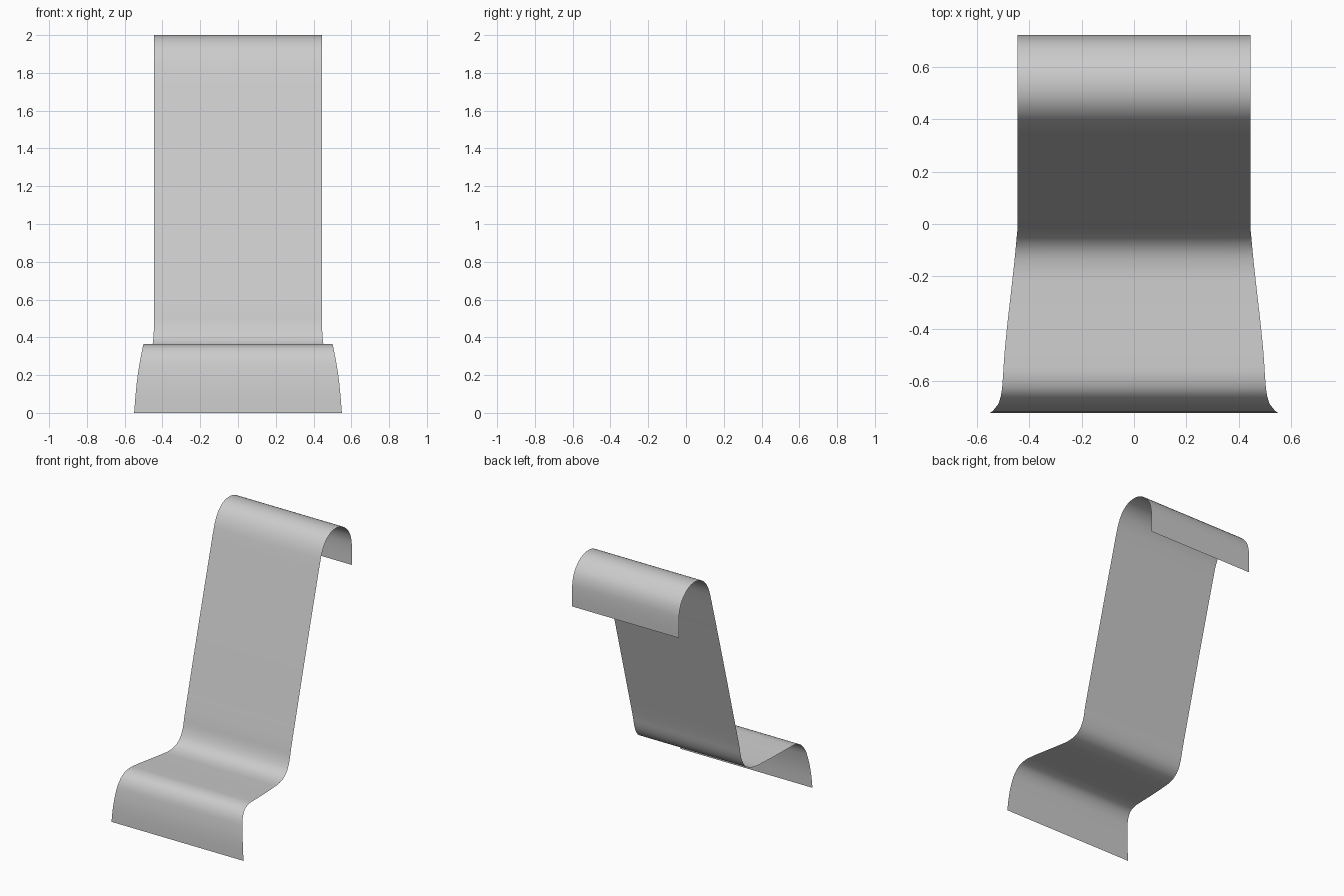
import bpy, bmesh
from mathutils import Vector

if "Cube" in bpy.data.objects:
    bpy.data.objects.remove(bpy.data.objects["Cube"])

# Side profile of the draped sheet: (half width, y, z) from front hem to back hem
profile = [Vector(p) for p in (
    (.55, -.72, 0), (.54, -.714, .12), (.528, -.70, .22), (.515, -.68, .295),
    (.505, -.64, .345), (.50, -.585, .364), (.496, -.52, .364), (.485, -.40, .357),
    (.468, -.25, .349), (.458, -.16, .348), (.452, -.10, .363), (.448, -.055, .398),
    (.445, -.025, .455), (.445, -.002, .55), (.445, .05, .745), (.445, .19, 1.265),
    (.445, .31, 1.70), (.445, .338, 1.80), (.445, .365, 1.88), (.445, .41, 1.95),
    (.445, .465, 1.988), (.445, .53, 2.0), (.445, .595, 1.988), (.445, .65, 1.952),
    (.445, .693, 1.90), (.445, .714, 1.84), (.445, .72, 1.78), (.445, .72, 1.65))]


def smooth_path(pts, steps):
    """Hermite curve through the points, tangents limited by segment length."""
    tangents = []
    for i in range(len(pts)):
        if i in (0, len(pts) - 1):
            j = min(i, len(pts) - 2)
            tangents.append((pts[j + 1] - pts[j]).normalized())
        else:
            a, b = pts[i] - pts[i - 1], pts[i + 1] - pts[i]
            # the shorter neighbour has more say, so straight runs stay straight
            tangents.append((a / a.length_squared + b / b.length_squared).normalized())
    out = []
    for i in range(len(pts) - 1):
        p, q = pts[i], pts[i + 1]
        d = (q - p).length
        for k in range(steps):
            t = k / steps
            out.append(p * (2*t**3 - 3*t**2 + 1) + tangents[i] * d * (t**3 - 2*t**2 + t)
                       + q * (3*t**2 - 2*t**3) + tangents[i + 1] * d * (t**3 - t**2))
    return out + [pts[-1]]


# Sheet: rows of vertices swept across the width
COLS = 8
bm = bmesh.new()
rows = [[bm.verts.new((w * (2 * c / COLS - 1), y, z)) for c in range(COLS + 1)]
        for w, y, z in smooth_path(profile, 3)]
for lower, upper in zip(rows, rows[1:]):
    for c in range(COLS):
        bm.faces.new((lower[c], lower[c + 1], upper[c + 1], upper[c])).smooth = True

mesh = bpy.data.meshes.new("seat_cover")
bm.to_mesh(mesh)
bm.free()
bpy.context.collection.objects.link(bpy.data.objects.new("seat_cover", mesh))
